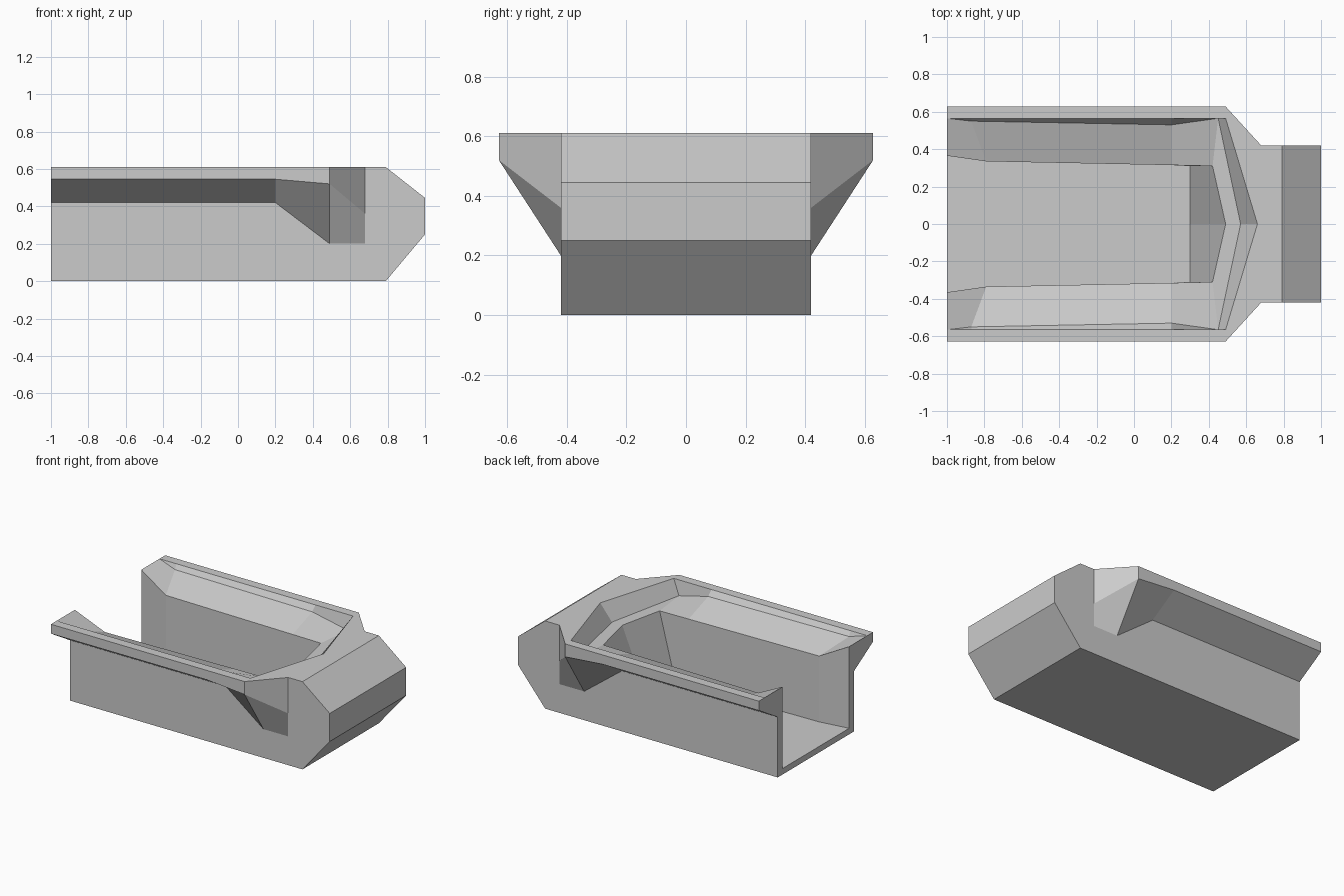
import bpy, bmesh

if "Cube" in bpy.data.objects:
    bpy.data.objects.remove(bpy.data.objects["Cube"])

bm = bmesh.new()
verts = {}

def face(pts):
    """Add a face and its mirror image across y = 0, sharing corners."""
    for s in (1, -1):
        ring = []
        for x, y, z in pts:
            key = (round(x, 3), round(s * y, 3) + 0.0, round(z, 3))
            if key not in verts:
                verts[key] = bm.verts.new(key)
            if verts[key] not in ring:
                ring.append(verts[key])
        if len(ring) > 2 and bm.faces.get(ring) is None:
            bm.faces.new(ring)

def bridge(a, b):
    for i in range(len(a) - 1):
        face([a[i], a[i + 1], b[i + 1], b[i]])

def centre(line):
    return [(x, 0, z) for x, y, z in line]

W, L, T = 0.42, 0.628, 0.61      # hull half width, lip half width, top height
XS = (-1, -0.87, 0.2, 0.49)      # stations along the lip

# Outer flare: knee on the hull, lip underside, lip top, inner rim
knee = [(x, W, z) for x, z in zip(XS + (0.68,), (0.42, 0.42, 0.42, 0.2, 0.2))]
lip_low = [(x, L, z) for x, z in zip(XS, (0.545, 0.545, 0.545, 0.52))] + [(0.68, W, 0.36)]
lip_top = [(x, L, T) for x in XS] + [(0.68, W, T)]
rim = [(x, 0.565, T) for x in XS] + [(0.66, 0, T)]

# Cavity: step under the rim, ledge edge, floor edge
step = [(-1, 0.565, T), (-0.87, 0.55, 0.575), (0.2, 0.53, 0.575),
        (0.45, 0.565, 0.5), (0.57, 0, 0.5)]
ledge = [(-1, 0.365, T), (-0.79, 0.335, 0.5), (0.2, 0.315, 0.5),
         (0.42, 0.31, 0.5), (0.49, 0, 0.5)]
floor = [(-1, 0.365, 0.042), (-0.79, 0.335, 0.042), (0.2, 0.315, 0.042),
         (0.3, 0.31, 0.042), (0.3, 0, 0.042)]

loops = [knee, lip_low, lip_top, rim, step, ledge, floor]
for a, b in zip(loops, loops[1:]):
    bridge(a, b)
bridge(floor[:4], centre(floor[:4]))

# Hull underside, nose and front deck
nose = [(-1, W, 0), (0.79, W, 0), (1, W, 0.25), (1, W, 0.445), (0.79, W, T)]
bridge(nose, centre(nose))
face([lip_top[-1], nose[-1], (0.79, 0, T), rim[-1]])

# Hull side wall
face(nose + [lip_top[-1], lip_low[-1]] + knee[::-1])

# Open rear end
face([(-1, 0, 0), nose[0]] + [l[0] for l in loops] + [(-1, 0, 0.042)])

bmesh.ops.recalc_face_normals(bm, faces=bm.faces)
mesh = bpy.data.meshes.new("trough_hull")
bm.to_mesh(mesh)
bm.free()
bpy.context.collection.objects.link(bpy.data.objects.new("trough_hull", mesh))
